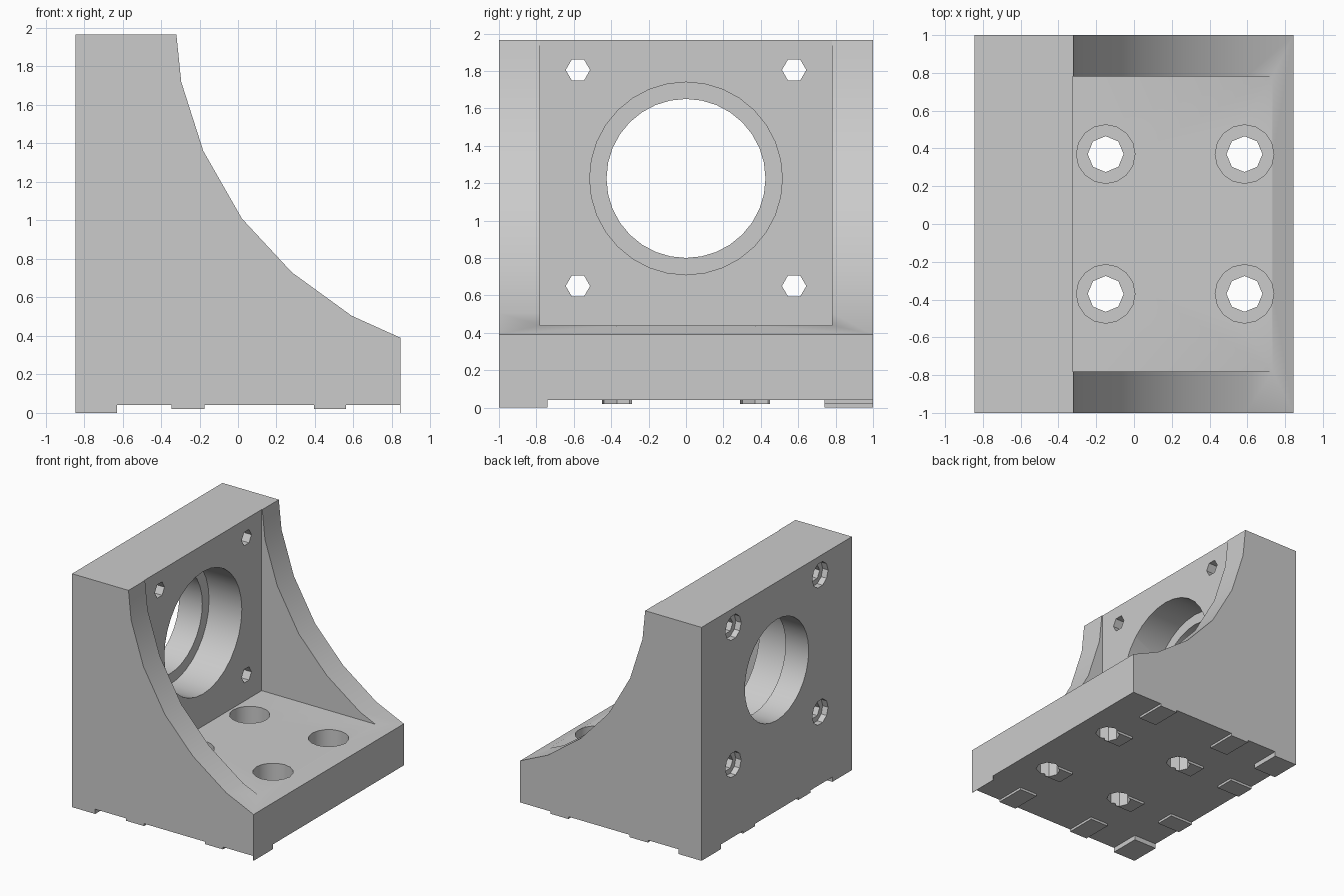
import bpy, bmesh, math
from mathutils import Matrix, Vector

cube = bpy.data.objects.get("Cube")
if cube:
    bpy.data.objects.remove(cube, do_unlink=True)

GREY = (0.6, 0.6, 0.6, 1.0)
mat = bpy.data.materials.new("plain grey")
mat.use_nodes = True
mat.diffuse_color = GREY
mat.node_tree.nodes["Principled BSDF"].inputs["Base Color"].default_value = GREY


def add_object(name, bm):
    bmesh.ops.recalc_face_normals(bm, faces=bm.faces)
    mesh = bpy.data.meshes.new(name)
    bm.to_mesh(mesh)
    bm.free()
    mesh.materials.append(mat)
    obj = bpy.data.objects.new(name, mesh)
    bpy.context.collection.objects.link(obj)
    return obj


def prism(name, profile, y0, y1):
    bm = bmesh.new()
    face = bm.faces.new([bm.verts.new((x, y0, z)) for x, z in profile])
    side = bmesh.ops.extrude_face_region(bm, geom=[face])["geom"]
    verts = [v for v in side if isinstance(v, bmesh.types.BMVert)]
    bmesh.ops.translate(bm, vec=(0, y1 - y0, 0), verts=verts)
    return add_object(name, bm)


def box(name, x0, x1, y0, y1, z0, z1):
    return prism(name, [(x0, z0), (x1, z0), (x1, z1), (x0, z1)], y0, y1)


def cylinder(name, start, end, radius, sides):
    """Cylinder between two points along x or z."""
    a, b = Vector(start), Vector(end)
    turn = Matrix.Rotation(math.pi / 2, 4, 'Y') if a.x != b.x else Matrix()
    bm = bmesh.new()
    bmesh.ops.create_cone(bm, cap_ends=True, segments=sides, radius1=radius,
                          radius2=radius, depth=(b - a).length,
                          matrix=Matrix.Translation((a + b) / 2) @ turn)
    return add_object(name, bm)


def cut(target, cutters):
    bpy.context.view_layer.objects.active = target
    for cutter in cutters:
        mod = target.modifiers.new("cut", 'BOOLEAN')
        mod.operation = 'DIFFERENCE'
        mod.solver = 'EXACT'
        mod.object = cutter
        bpy.ops.object.modifier_apply(modifier=mod.name)


X, UNDER, TOP, FLOOR, WALL = 0.845, 0.04, 1.965, 0.44, -0.325

# Bracket body with concave gusset edge
curve = [(X, 0.39), (0.59, 0.505), (0.28, 0.73), (0.02, 1.01),
         (-0.18, 1.36), (-0.295, 1.72), (-0.32, TOP)]
body = prism("bracket_body", [(-X, UNDER), (X, UNDER)] + curve + [(-X, TOP)], -1, 1)

# Space between the gussets, and the stepped main bore
cutters = [box("pocket", WALL, 1.2, -0.78, 0.78, FLOOR, 2.4),
           cylinder("bore", (-1.2, 0, 1.225), (0, 0, 1.225), 0.425, 32),
           cylinder("bore_step", (-0.63, 0, 1.225), (0, 0, 1.225), 0.515, 32)]

# Four small wall holes, recessed at the back
for y in (-0.578, 0.578):
    for z in (0.65, 1.805):
        cutters.append(cylinder("wall_hole", (-1.2, y, z), (0, y, z), 0.065, 6))
        cutters.append(cylinder("wall_recess", (-1.2, y, z), (-X + 0.05, y, z), 0.105, 10))

# Four counterbored base holes
base_holes = []
for x in (-0.15, 0.585):
    for y in (-0.37, 0.37):
        base_holes.append(cylinder("base_hole", (x, y, -0.3), (x, y, 0.9), 0.095, 8))
        cutters.append(cylinder("base_recess", (x, y, 0.2), (x, y, 0.9), 0.155, 16))

cut(body, cutters + base_holes)

# Pads under the base: corner feet, edge pads and pads beside the holes
parts = [body]
for side, s in (("right", -1), ("left", 1)):
    outer = sorted((s * 0.74, s * 1.0))
    inner = sorted((s * 0.29, s * 0.45))
    parts.append(box(f"corner_foot_{side}", -X, -0.63, *outer, 0, UNDER))
    parts.append(box(f"wall_pad_{side}", -X, -0.63, *inner, 0.02, UNDER))
    for label, x0, x1 in (("inner", -0.345, -0.175), ("outer", 0.395, 0.56)):
        parts.append(box(f"edge_pad_{label}_{side}", x0, x1, *outer, 0.02, UNDER))
        pad = box(f"hole_pad_{label}_{side}", x0, x1, *inner, 0.02, UNDER)
        cut(pad, base_holes)
        parts.append(pad)

# Thin lip under the free end
parts.append(box("end_lip", X - 0.003, X, -1, -0.74, 0, UNDER))

for cutter in cutters + base_holes:
    bpy.data.objects.remove(cutter, do_unlink=True)

# Smooth the curved faces, keep the corners sharp
bpy.ops.object.select_all(action='DESELECT')
for part in parts:
    part.select_set(True)
bpy.context.view_layer.objects.active = body
bpy.ops.object.shade_smooth_by_angle(angle=math.radians(30))
